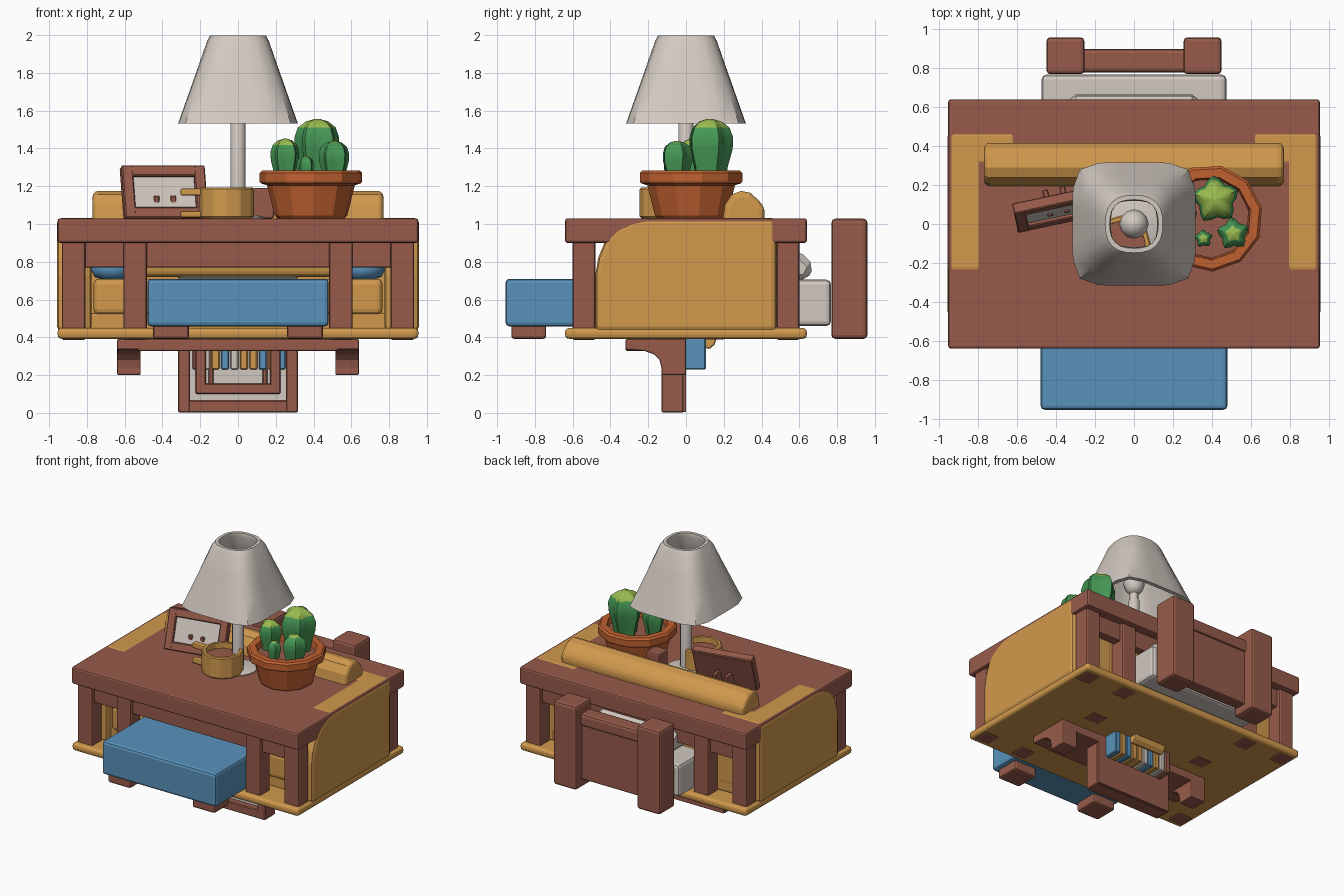
import bpy, bmesh, math
from mathutils import Matrix

if "Cube" in bpy.data.objects:
    bpy.data.objects.remove(bpy.data.objects["Cube"])


def material(name, rgb):
    m = bpy.data.materials.new(name)
    m.diffuse_color = (*rgb, 1)
    m.use_nodes = True
    m.node_tree.nodes["Principled BSDF"].inputs["Base Color"].default_value = m.diffuse_color
    return m


WOOD = material("red_brown_wood", (.31, .105, .07))
GOLD = material("mustard", (.64, .32, .075))
BLUE = material("blue_fabric", (.10, .29, .50))
WHITE = material("warm_white", (.64, .58, .53))
CLAY = material("terracotta", (.53, .12, .03))
GREEN = material("cactus_green", (.06, .31, .09))
LIME = material("lime_green", (.32, .50, .08))


def finish(name, bm, mats, bevel=0, segs=2, matrix=None):
    bmesh.ops.recalc_face_normals(bm, faces=bm.faces)
    if matrix:
        bm.transform(matrix)
    me = bpy.data.meshes.new(name)
    bm.to_mesh(me)
    bm.free()
    for m in mats:
        me.materials.append(m)
    ob = bpy.data.objects.new(name, me)
    bpy.context.collection.objects.link(ob)
    if bevel:
        mod = ob.modifiers.new("bevel", 'BEVEL')
        mod.width, mod.segments, mod.limit_method = bevel, segs, 'ANGLE'
        mod.angle_limit = math.radians(40)
    return ob


def box(name, x, y, z, mat, bevel=.012, segs=2, matrix=None):
    bm = bmesh.new()
    bmesh.ops.create_cube(bm, size=1)
    for v in bm.verts:
        v.co = [(a[0] + a[1]) / 2 + c * (a[1] - a[0]) for a, c in zip((x, y, z), v.co)]
    return finish(name, bm, [mat], bevel, segs, matrix)


def side_profile(name, x0, x1, pts, mat, bevel=.01, segs=2):
    """Extrude a y,z outline along x."""
    bm = bmesh.new()
    f = bm.faces.new([bm.verts.new((x0, y, z)) for y, z in pts])
    g = bmesh.ops.extrude_face_region(bm, geom=[f])["geom"]
    bmesh.ops.translate(bm, vec=(x1 - x0, 0, 0), verts=[v for v in g if isinstance(v, bmesh.types.BMVert)])
    return finish(name, bm, [mat], bevel, segs)


def lathe(name, cx, cy, prof, n, mats, shape=None, lime_above=None, turn=0, closed=False):
    """Stack rings of radius r at height z; shape(angle, t) scales the radius."""
    bm = bmesh.new()
    rings = []
    for k, (r, z) in enumerate(prof):
        t = k / (len(prof) - 1)
        ring = []
        for i in range(n):
            a = 2 * math.pi * i / n + turn
            q = r * (shape(a, t) if shape else 1)
            ring.append(bm.verts.new((cx + q * math.cos(a), cy + q * math.sin(a), z)))
        rings.append(ring)
    pairs = list(zip(rings, rings[1:])) + ([(rings[-1], rings[0])] if closed else [])
    for a, b in pairs:
        for i in range(n):
            bm.faces.new((a[i], a[(i + 1) % n], b[(i + 1) % n], b[i]))
    if not closed:
        bm.faces.new(rings[0])
        bm.faces.new(rings[-1])
    if lime_above:
        for f in bm.faces:
            f.material_index = int(f.calc_center_median().z > lime_above)
    return finish(name, bm, mats)


def smooth(ob, angle=35):
    bpy.ops.object.select_all(action='DESELECT')
    ob.select_set(True)
    bpy.context.view_layer.objects.active = ob
    bpy.ops.object.shade_smooth_by_angle(angle=math.radians(angle))


# Table
box("table_top", (-.955, .955), (-.64, .64), (.90, 1.03), WOOD)
for s in (-1, 1):
    for t in (-1, 1):
        for cx, nm in ((.87, "outer"), (.545, "inner")):
            box(f"table_leg_{nm}", (s * cx - .062, s * cx + .062), (t * .54 - .06, t * .54 + .06), (.385, .91), WOOD)
    box("table_apron", (-.85, .85), (s * .54 - .035, s * .54 + .035), (.77, .91), WOOD, .008)

# Sofa with a wide base plate
box("sofa_base_plate", (-.955, .955), (-.64, .64), (.392, .45), GOLD, .022, 3)
arm = [(-.48, .43), (-.48, .73), (-.465, .82), (-.42, .93), (-.37, .98), (-.29, 1.018), (-.22, 1.033),
       (.48, 1.033), (.48, .43)]
for s in (-1, 1):
    side_profile("sofa_arm", s * .775, s * .958, arm, GOLD, .028)
    box("sofa_back_corner", (s * .60, s * .86), (.295, .48), (.5, 1.033), GOLD, .028)
    box("sofa_seat_cushion", (s * .01, s * .765), (-.44, .32), (.52, .71), GOLD, .03, 3)
    ob = lathe("small_pillow", s * .66, -.1,
               [(.04, .70), (.1, .72), (.12, .76), (.1, .81), (.04, .83)], 12, [BLUE])
    smooth(ob, 60)
    box("sofa_foot", (s * .41, s * .53), (.1, .2), (.388, .42), WOOD, 0)
box("sofa_back", (-.8, .8), (.30, .478), (.44, 1.02), GOLD, .02)
box("sofa_seat_base", (-.8, .8), (-.42, .4), (.44, .53), GOLD)
side_profile("sofa_back_cushion", -.77, .77,
             [(.24, .72), (.19, 1.0), (.205, 1.10), (.24, 1.155), (.29, 1.175), (.34, 1.165),
              (.385, 1.125), (.42, 1.08), (.415, 1.03), (.36, .72)], GOLD, .03, 3)

# Bed running front to back through the table
box("bed_blanket", (-.48, .48), (-.955, .22), (.458, .71), BLUE, .02)
box("bed_mattress", (-.475, .475), (.1, .768), (.46, .705), WHITE, .025)
side_profile("bed_pillow", -.33, .33,
             [(.26, .70), (.24, .76), (.30, .84), (.45, .87), (.60, .86), (.68, .78), (.64, .70)], WHITE, .04, 1)
for s in (-1, 1):
    box("headboard_post", (s * .255, s * .45), (.77, .96), (.392, 1.028), WOOD, .02)
    box("bed_front_foot", (s * .26, s * .45), (-.925, -.74), (.392, .47), WOOD, .015)
box("headboard_panel", (-.28, .28), (.79, .885), (.45, .90), WOOD)
box("headboard_rail", (-.28, .28), (.78, .90), (.86, .955), WOOD, .02)

# Wall shelf below the base plate
box("shelf_board", (-.53, .53), (-.32, 0), (.328, .391), WOOD, .008)
for s in (-1, 1):
    side_profile("shelf_bracket", s * .515, s * .64,
                 [(-.32, .391), (-.32, .335), (-.22, .328), (-.17, .31), (-.14, .28), (-.13, .24),
                  (-.13, .20), (0, .20), (0, .391)], WOOD, .008)


def frame(name, w, z0, z1, t, y0, y1, inset, mat=WOOD, matrix=None):
    """Four rails around a pale picture."""
    for s in (-1, 1):
        box(name + "_side", (s * (w - t), s * w), (y0, y1), (z0, z1), mat, .006, 1, matrix)
    for a, b in ((z0, z0 + t), (z1 - t, z1)):
        box(name + "_rail", (-w + t * .5, w - t * .5), (y0 + .001, y1 - .001), (a, b), mat, .006, 1, matrix)
    box(name + "_picture", (-w + t * .8, w - t * .8), (y0 + inset, y1 - .015), (z0 + t * .8, z1 - t * .8), WHITE, 0, 1, matrix)


# Nested hanging frames, solid at the back
frame("large_frame", .318, .002, .44, .065, -.13, -.012, .05)
frame("middle_frame", .225, .10, .43, .055, -.115, -.03, .035)
frame("small_frame", .155, .125, .42, .025, -.10, -.03, .02)
box("frame_back", (-.315, .315), (-.02, 0), (.005, .44), WOOD, .004)

# Row of books through the frames
colours = [WOOD, WHITE, GOLD, BLUE, WHITE, GOLD, GOLD, BLUE, GOLD, BLUE]
for i, c in enumerate(colours):
    x = -.24 + i * .05
    box("book", (x, x + .042), (-.105, .105), (.23, .40), c, .006, 1)
ob = side_profile("lying_book", -.15, .12,
                  [(.08, .40), (.09, .355), (.12, .335), (.15, .36), (.165, .40)], GOLD, .01)

# Table lamp
smooth(lathe("lamp_base", 0, 0, [(.135, 1.03), (.135, 1.038), (.11, 1.046), (.045, 1.05)], 16, [WHITE]))
smooth(lathe("lamp_pole", 0, 0, [(.04, 1.04), (.04, 1.56), (.03, 1.58), (.03, 1.64)], 12, [WHITE]))
smooth(lathe("lamp_bulb", 0, 0, [(.03, 1.62), (.06, 1.65), (.075, 1.70), (.06, 1.75), (.02, 1.775)], 12, [WHITE]), 60)


def rounded_square(a, t):
    p = 5.5 - 3.3 * t
    return (abs(math.cos(a)) ** p + abs(math.sin(a)) ** p) ** (-1 / p)


def shade_shape(a, t):
    # outer half of the loop goes up, inner half comes back down
    return rounded_square(a, min(1, 2 * t, 2 * (1 - t)))


smooth(lathe("lamp_shade", 0, 0,
             [(.317, 1.532), (.265, 1.68), (.212, 1.83), (.163, 1.97), (.148, 1.998),
              (.125, 1.998), (.118, 1.97), (.19, 1.80), (.24, 1.66), (.288, 1.532)],
             24, [WHITE], shade_shape, closed=True), 40)

# Flower pot with cacti
px, py = .388, .03
lathe("flower_pot", px, py, [(.18, 1.03), (.195, 1.045), (.235, 1.205), (.268, 1.215), (.275, 1.225), (.275, 1.27),
                             (.262, 1.283), (.215, 1.283), (.205, 1.22), (.17, 1.20)], 11, [CLAY], turn=.2)
lathe("pot_soil", px, py, [(.195, 1.20), (.206, 1.235)], 11, [WOOD], turn=.2)


def cactus(cx, cy, r, top, ribs, lime):
    h = top - 1.2
    prof = [(r * a, 1.2 + h * b) for a, b in
            ((.62, 0), (.78, .3), (.98, .55), (1.0, .72), (.85, .87), (.5, .96), (.1, 1.0))]

    def star(a, t):
        return .86 + .14 * math.cos(ribs * (a - .4))
    ob = lathe("cactus", cx, cy, prof, ribs * 4, [GREEN, LIME], star, lime, turn=.4)
    smooth(ob, 40)


cactus(.42, .125, .125, 1.557, 5, 1.485)
cactus(.51, -.05, .085, 1.44, 5, 1.43)
cactus(.25, .03, .08, 1.452, 5, 1.425)
cactus(.357, -.075, .048, 1.36, 5, 1.355)

# Photo frame leaning back on the table
M = Matrix.Translation((-.375, .0, 1.035)) @ Matrix.Rotation(math.radians(12), 4, 'Z') @ \
    Matrix.Rotation(math.radians(-20), 4, 'X')
frame("photo_frame", .225, 0, .295, .06, 0, .06, .02, matrix=M)
box("photo_frame_back", (-.2, .2), (.045, .06), (.02, .27), WOOD, 0, 1, M)
S = Matrix.Translation((-.375, .0, 1.03)) @ Matrix.Rotation(math.radians(12), 4, 'Z')
for s in (-1, 1):
    box("photo_frame_stand", (s * .03, s * .06), (.05, .19), (0, .12), WOOD, .005, 1, S)

# Mug with a square handle on its left
mx, my = -.06, -.1
smooth(lathe("mug", mx, my, [(.135, 1.03), (.145, 1.04), (.145, 1.185), (.138, 1.192), (.118, 1.192), (.115, 1.05)],
             12, [GOLD]), 25)
lathe("mug_drink", mx, my, [(.117, 1.12), (.117, 1.15)], 12, [WOOD])
for a, b in ((1.035, 1.07), (1.15, 1.188)):
    box("mug_handle_bar", (-.305, -.18), (-.125, -.075), (a, b), GOLD, .01)
box("mug_handle_grip", (-.305, -.275), (-.125, -.075), (1.155, 1.185), GOLD, .008)

# Small wooden block behind the lamp
box("wood_block", (.08, .19), (.1, .21), (1.03, 1.19), WOOD, .01)
